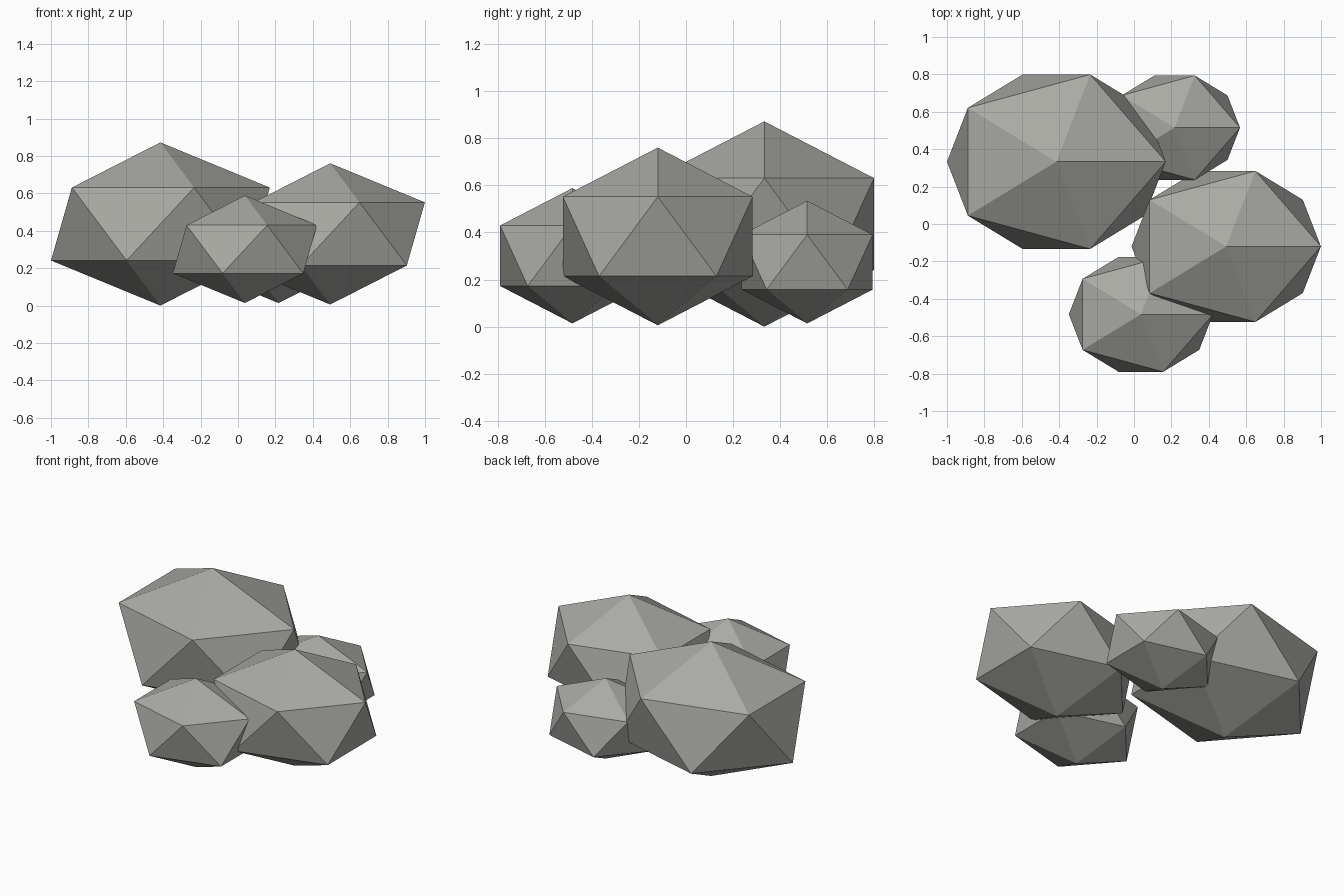
import bpy

if "Cube" in bpy.data.objects:
    bpy.data.objects.remove(bpy.data.objects["Cube"])

# Single stone colour
stone = bpy.data.materials.new("stone_grey")
stone.diffuse_color = (0.40, 0.40, 0.375, 1.0)
stone.use_nodes = True
stone.node_tree.nodes["Principled BSDF"].inputs["Base Color"].default_value = stone.diffuse_color


def boulder(name, x, y, z, radius):
    """Flat-faced boulder: a squashed twenty-sided ball."""
    bpy.ops.mesh.primitive_ico_sphere_add(subdivisions=1, radius=1, location=(x, y, z))
    ob = bpy.context.object
    ob.name = name
    ob.scale = (radius, radius * 0.838, radius * 0.667)
    bpy.ops.object.transform_apply(location=False, rotation=False, scale=True)
    ob.data.materials.append(stone)


# Cluster of four overlapping boulders
boulder("large_boulder", -0.415, 0.333, 0.436, 0.654)
boulder("medium_boulder", 0.493, -0.12, 0.383, 0.566)
boulder("small_front_boulder", 0.037, -0.483, 0.301, 0.431)
boulder("small_back_boulder", 0.217, 0.515, 0.274, 0.391)
